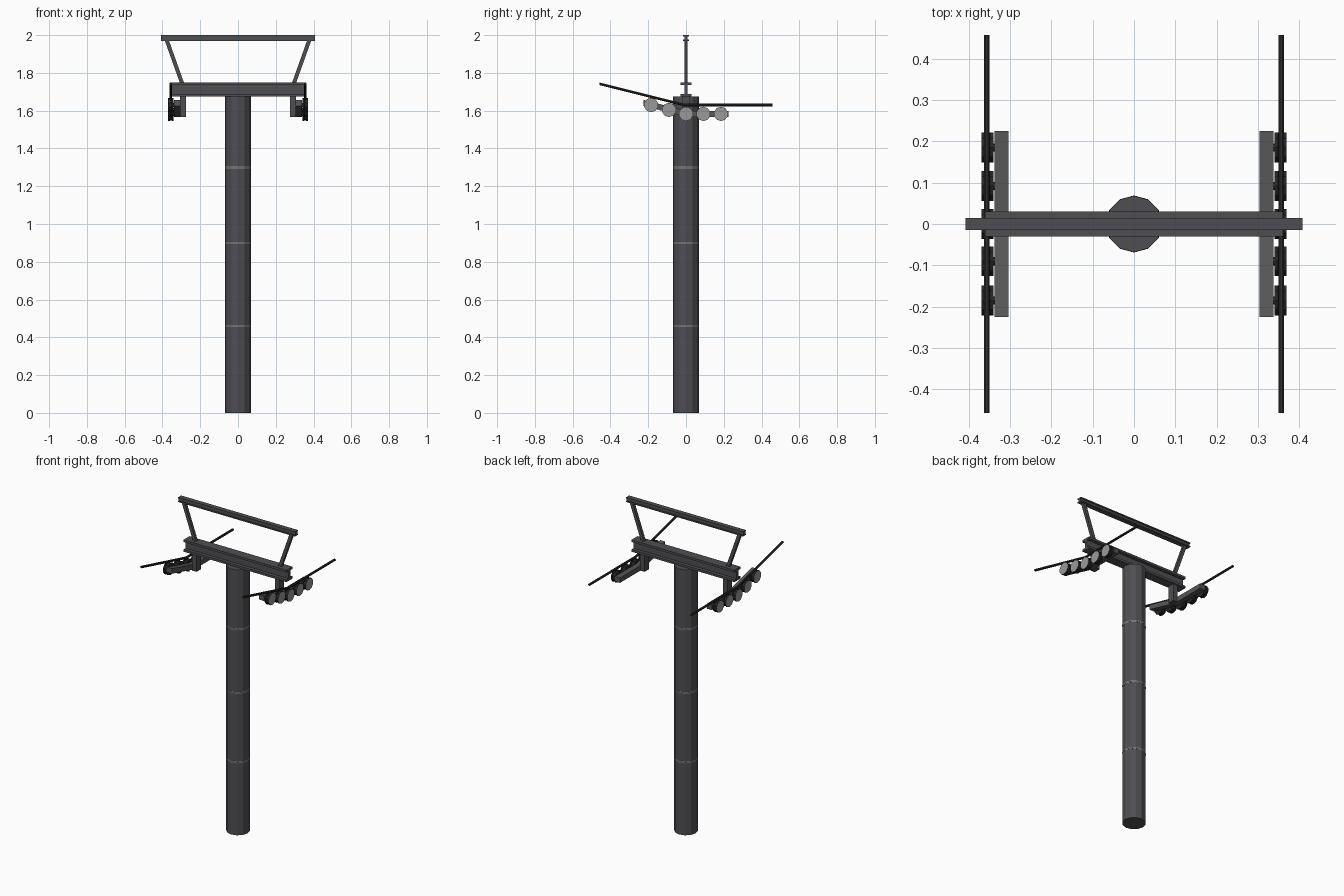
import bpy, bmesh, math
from mathutils import Vector, Matrix

if "Cube" in bpy.data.objects:
    bpy.data.objects.remove(bpy.data.objects["Cube"])


def mat(name, c):
    m = bpy.data.materials.new(name)
    m.diffuse_color = (*c, 1)
    m.use_nodes = True
    m.node_tree.nodes["Principled BSDF"].inputs["Base Color"].default_value = m.diffuse_color
    return m


STEEL = mat("dark steel", (0.078, 0.077, 0.087))
BAR = mat("grey steel", (0.095, 0.095, 0.098))
RUBBER = mat("black rubber", (0.02, 0.02, 0.02))
CABLE = mat("cable black", (0.026, 0.026, 0.026))
LIGHT = mat("light grey", (0.32, 0.32, 0.32))


def finish(name, bm, *mats):
    bmesh.ops.recalc_face_normals(bm, faces=bm.faces)
    me = bpy.data.meshes.new(name)
    bm.to_mesh(me)
    bm.free()
    for m in mats:
        me.materials.append(m)
    ob = bpy.data.objects.new(name, me)
    bpy.context.collection.objects.link(ob)
    return ob


def sweep(name, rings, material):
    """Join equal-sized rings of points into a closed solid."""
    bm = bmesh.new()
    vs = [[bm.verts.new(p) for p in r] for r in rings]
    n = len(vs[0])
    for a, b in zip(vs, vs[1:]):
        for i in range(n):
            j = (i + 1) % n
            bm.faces.new((a[i], a[j], b[j], b[i]))
    bm.faces.new(vs[0])
    bm.faces.new(vs[-1])
    return finish(name, bm, material)


def ngon(r, n, turn=0.0):
    return [(r * math.cos(turn + 2 * math.pi * i / n),
             r * math.sin(turn + 2 * math.pi * i / n)) for i in range(n)]


def box(name, lo, hi, material):
    ring = lambda z: [(lo[0], lo[1], z), (hi[0], lo[1], z), (hi[0], hi[1], z), (lo[0], hi[1], z)]
    return sweep(name, [ring(lo[2]), ring(hi[2])], material)


def i_beam(name, half_len, w, z0, z1, flange, web):
    a, b = z0 + flange, z1 - flange
    half = [(w, z0), (w, a), (web, a), (web, b), (w, b), (w, z1)]
    prof = half + [(-y, z) for y, z in reversed(half)]
    return sweep(name, [[(x, y, z) for y, z in prof] for x in (-half_len, half_len)], STEEL)


# Mast with thin joint bands
def mast_part(name, r, z0, z1, m):
    sweep(name, [[(x, y, z) for x, y in ngon(r, 12)] for z in (z0, z1)], m)


mast_part("mast", 0.068, 0, 1.676, STEEL)
for k, z in enumerate((0.46, 0.90, 1.30)):
    mast_part(f"mast_joint_{k}", 0.0686, z - 0.005, z + 0.005, LIGHT)
    mast_part(f"mast_joint_seam_{k}", 0.069, z - 0.002, z + 0.002, STEEL)

# Cross arm and upper maintenance frame
i_beam("cross_arm", 0.36, 0.03, 1.675, 1.75, 0.014, 0.009)
i_beam("top_rail", 0.408, 0.015, 1.97, 2.0, 0.007, 0.009)

WHEELS = [(-0.185, 1.63), (-0.09, 1.604), (0, 1.583), (0.092, 1.583), (0.185, 1.583)]


def sheave(name, x, y, z, side):
    """Grooved wheel around the x axis with a light outer face."""
    prof = [(-0.0145, 0.038), (-0.006, 0.038), (-0.004, 0.034),
            (0.004, 0.034), (0.006, 0.038), (0.0145, 0.038)]
    ob = sweep(name, [[(x + dx, y + a, z + b) for a, b in ngon(r, 10, math.pi / 10)]
                      for dx, r in prof], RUBBER)
    ob.data.materials.append(LIGHT)
    for p in ob.data.polygons:
        if p.normal.x * side > 0.9 and len(p.vertices) > 4:
            p.material_index = 1


for side, tag in ((-1, "left"), (1, "right")):
    # Sloping strut of the upper frame
    sweep(f"frame_strut_{tag}",
          [[(side * (x + dx), dy, z) for dx, dy in
            ((-0.011, -0.009), (0.011, -0.009), (0.011, 0.009), (-0.011, 0.009))]
           for x, z in ((0.296, 1.745), (0.378, 1.975))], STEEL)
    # Hanger under the arm
    xs = sorted((side * 0.275, side * 0.307))
    box(f"hanger_{tag}", (xs[0], -0.022, 1.567), (xs[1], 0.022, 1.68), STEEL)
    # Bent carrier bar behind the wheels
    path = [(-0.225, 1.641), (0, 1.583), (0.225, 1.583)]
    sweep(f"wheel_carrier_{tag}",
          [[(side * x, y, z + dz) for x, dz in
            ((0.304, -0.016), (0.338, -0.016), (0.338, 0.016), (0.304, 0.016))]
           for y, z in path], BAR)
    # Wheels and axles
    for k, (y, z) in enumerate(WHEELS):
        sheave(f"wheel_{tag}_{k}", side * 0.355, y, z, side)
        sweep(f"axle_{tag}_{k}", [[(side * x, y + a, z + b) for a, b in ngon(0.01, 8)]
                                  for x in (0.33, 0.345)], STEEL)
    # Haul cable running over the wheels
    sweep(f"cable_{tag}",
          [[(side * 0.356 + a, y, z + b) for a, b in ngon(0.0075, 8, math.pi / 8)]
           for y, z in ((-0.457, 1.742), (-0.01, 1.63), (0.457, 1.63))], CABLE)
